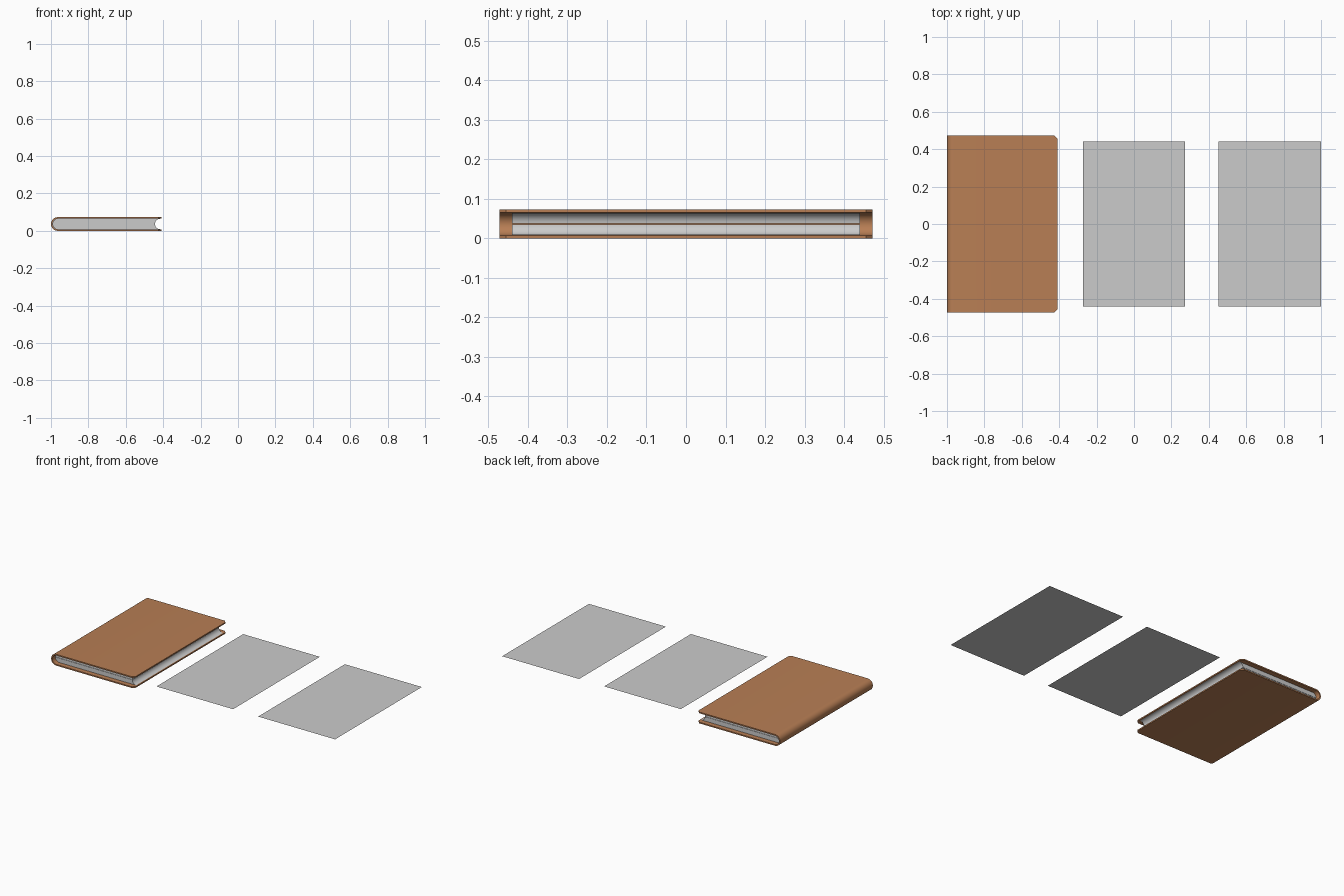
import bpy, bmesh, math, random

if "Cube" in bpy.data.objects:
    bpy.data.objects.remove(bpy.data.objects["Cube"])

random.seed(4)
MID = 0.0365          # mid height of the book
PAGE_Z = 0.039        # height of the loose sheets
PAGE_W, PAGE_Y = 0.547, 0.441


def finish(name, bm, material=None, smooth=True):
    mesh = bpy.data.meshes.new(name)
    bm.to_mesh(mesh)
    bm.free()
    ob = bpy.data.objects.new(name, mesh)
    bpy.context.collection.objects.link(ob)
    if material:
        mesh.materials.append(material)
    if smooth:
        bpy.ops.object.select_all(action='DESELECT')
        ob.select_set(True)
        bpy.context.view_layer.objects.active = ob
        bpy.ops.object.shade_smooth_by_angle(angle=math.radians(30))
    return ob


def prism(profile, half_y):
    """Extrude an (x, z) outline along y."""
    bm = bmesh.new()
    face = bm.faces.new([bm.verts.new((x, -half_y, z)) for x, z in profile])
    res = bmesh.ops.extrude_face_region(bm, geom=[face])
    moved = [v for v in res['geom'] if isinstance(v, bmesh.types.BMVert)]
    bmesh.ops.translate(bm, verts=moved, vec=(0, 2 * half_y, 0))
    bmesh.ops.recalc_face_normals(bm, faces=bm.faces)
    return bm


def arc(cx, rx, rz, start, end, n):
    """Points bulging to -x; the angle runs from +90 (top) to -90 (bottom)."""
    pts = []
    for i in range(n + 1):
        a = math.radians(start + (end - start) * i / n)
        pts.append((cx - rx * math.cos(a), MID + rz * math.sin(a)))
    return pts


leather = bpy.data.materials.new("leather")
leather.diffuse_color = (0.48, 0.21, 0.09, 1)
leather.use_nodes = True
leather.node_tree.nodes["Principled BSDF"].inputs["Base Color"].default_value = leather.diffuse_color

# Cover: two boards joined by a rounded spine, fore corners clipped
outer = arc(-0.965, 0.035, 0.0365, 90, -90, 12)
inner = arc(-0.963, 0.029, 0.0285, -90, 90, 12)
bm = prism([(-0.409, 0.073)] + outer + [(-0.409, 0.0), (-0.409, 0.008)]
           + inner + [(-0.409, 0.065)], 0.472)
corners = [e for e in bm.edges
           if all(v.co.x > -0.41 for v in e.verts)
           and abs(e.verts[0].co.y - e.verts[1].co.y) < 1e-5
           and abs(e.verts[0].co.z - e.verts[1].co.z) < 0.01]
bmesh.ops.bevel(bm, geom=corners, offset=0.016, segments=1, affect='EDGES')
finish("book_cover", bm, leather)

# Page block: two halves, rounded at the spine and hollow at the fore edge
for name, top, seam in (("upper_pages", 90, 1.5), ("lower_pages", -90, -1.5)):
    back = arc(-0.963, 0.028, 0.0283, top, seam, 8)
    front = [(x + PAGE_W, z) for x, z in reversed(back)]
    finish(name, prism(back + front, PAGE_Y))


def sheet(name, left, right):
    """Flat sheet between two edges, each a list of (x, y) from low to high."""
    bm = bmesh.new()
    bm.faces.new([bm.verts.new((x, y, PAGE_Z))
                  for x, y in left[::-1] + right])
    bmesh.ops.recalc_face_normals(bm, faces=bm.faces)
    for f in bm.faces:
        if f.normal.z < 0:
            f.normal_flip()
    bmesh.ops.triangulate(bm, faces=bm.faces)
    finish(name, bm, smooth=False)


def edge(x):
    return [(x, -PAGE_Y), (x, PAGE_Y)]


# Loose whole sheet
sheet("loose_page", edge(-0.272), edge(0.274))

# Torn sheet: stub and remainder meeting along a ragged line
tear = []
for i in range(25):
    y = -PAGE_Y + 2 * PAGE_Y * i / 24
    x = 0.602 - 0.045 * y - 0.025 * math.sin(6 * y) + random.uniform(-0.01, 0.01)
    tear.append((x, y))
sheet("torn_page_stub", edge(0.452), tear)
sheet("torn_page_remainder", tear, edge(1.0))
